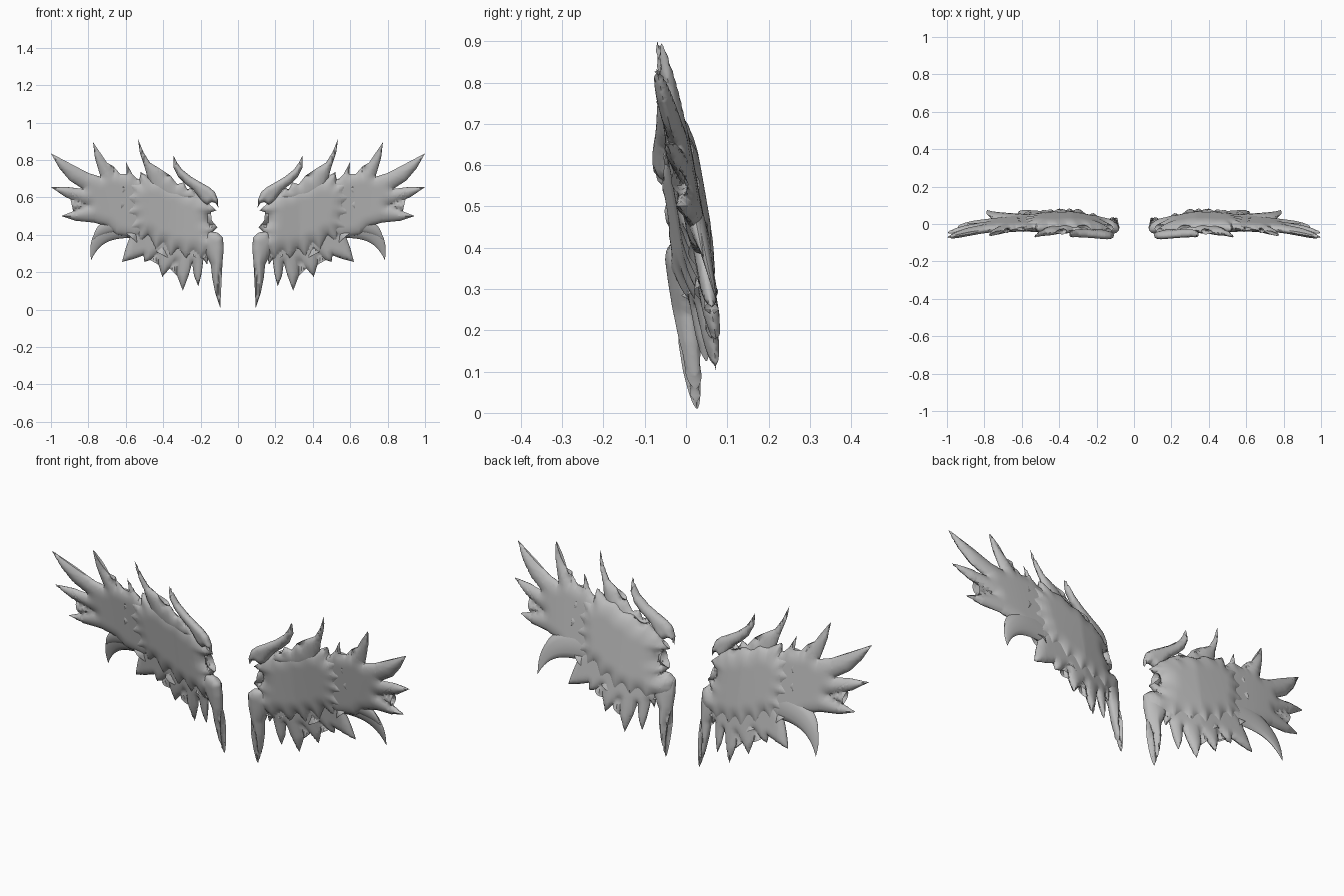
import bpy, bmesh, math
from mathutils import Vector
from mathutils.geometry import intersect_point_line

if "Cube" in bpy.data.objects:
    bpy.data.objects.remove(bpy.data.objects["Cube"])

grey = bpy.data.materials.new("feather_grey")
grey.diffuse_color = (0.5, 0.5, 0.5, 1)
grey.use_nodes = True
grey.node_tree.nodes["Principled BSDF"].inputs["Base Color"].default_value = grey.diffuse_color


def sheet_y(x, z):
    """Depth of the curved surface that the whole wing follows."""
    y = 0.065 - 0.14 * z
    y -= 0.033 * max(0, 1 - (x - 0.08) / 0.25)
    y += 0.04 * math.sin(math.pi * min(1, max(0, (x - 0.1) / 0.9))) * (1 - z)
    return y - 0.02 * max(0, (x - 0.65) / 0.35) ** 2


def finish(name, bm):
    """Turn the right-hand part into a smooth, mirrored object."""
    bmesh.ops.remove_doubles(bm, verts=bm.verts[:], dist=1e-5)
    bmesh.ops.recalc_face_normals(bm, faces=bm.faces[:])
    mesh = bpy.data.meshes.new(name)
    bm.to_mesh(mesh)
    bm.free()
    mesh.materials.append(grey)
    ob = bpy.data.objects.new(name, mesh)
    bpy.context.collection.objects.link(ob)
    ob.modifiers.new("other_wing", 'MIRROR').use_mirror_merge = False
    bpy.ops.object.select_all(action='DESELECT')
    ob.select_set(True)
    bpy.context.view_layer.objects.active = ob
    bpy.ops.object.shade_smooth_by_angle(angle=math.radians(55))


def rim_distance(p, outline):
    best = 9
    for i, a in enumerate(outline):
        a, b = Vector(a), Vector(outline[i - 1])
        q, t = intersect_point_line(p, a, b)
        q = a.lerp(b, min(1, max(0, t)))
        best = min(best, (q.to_2d() - p).length)
    return best


def panel(name, outline, thick, rim, shift=0, step=0.0125):
    """Pillow-shaped plate: full thickness inside, thin at its outline."""
    flat = bmesh.new()
    flat.faces.new([flat.verts.new((x, 0, z)) for x, z in outline])
    bmesh.ops.triangulate(flat, faces=flat.faces[:])
    for i in range(1, int(1 / step)):
        for axis in ((1, 0, 0), (0, 0, 1)):
            bmesh.ops.bisect_plane(
                flat, geom=flat.verts[:] + flat.edges[:] + flat.faces[:],
                plane_co=Vector(axis) * (i * step + 0.0013), plane_no=axis)
    flat.verts.index_update()
    bm = bmesh.new()
    sides = ([], [])
    for v in flat.verts:
        x, z = v.co.x, v.co.z
        d = rim_distance(Vector((x, z)), outline)
        u = 0 if d < 1e-4 else min(1, d / rim)
        t = thick * math.sqrt(1 - (1 - u) ** 2)
        for side, s in zip(sides, (-1, 1)):
            side.append(bm.verts.new((x, sheet_y(x, z) + shift + s * t, z)))
    for f in flat.faces:
        ids = [v.index for v in f.verts]
        bm.faces.new([sides[0][i] for i in ids])
        bm.faces.new([sides[1][i] for i in reversed(ids)])
    flat.free()
    finish(name, bm)


def feathers(name, items, thick, sections=14, sides=12):
    """Bent pointed blades: root, bend, tip, half width, depth shift."""
    bm = bmesh.new()
    for root, bend, tip, width, shift in items:
        a, b, c = Vector(root), Vector(bend), Vector(tip)
        last = None
        for i in range(sections):
            t = i / sections
            p = a * (1 - t) ** 2 + b * 2 * t * (1 - t) + c * t * t
            tangent = ((b - a) * (1 - t) + (c - b) * t).normalized()
            across = Vector((-tangent.y, tangent.x))
            taper = 1 - t ** 1.9
            ring = []
            for k in range(sides):
                ang = 2 * math.pi * k / sides
                q = p + across * (width * taper * math.cos(ang))
                y = sheet_y(q.x, q.y) + shift * t + thick * taper * math.sin(ang)
                ring.append(bm.verts.new((q.x, y, q.y)))
            if last:
                for k in range(sides):
                    n = (k + 1) % sides
                    bm.faces.new((last[k], last[n], ring[n], ring[k]))
            else:
                bm.faces.new(ring)
            last = ring
        end = bm.verts.new((c.x, sheet_y(c.x, c.y) + shift, c.y))
        for k in range(sides):
            bm.faces.new((last[k], last[(k + 1) % sides], end))
    finish(name, bm)


# Thick inner half with ragged feather edges and a clawed inner bite
panel("inner_wing", [
    (.17, .585), (.20, .605), (.23, .63), (.27, .63), (.31, .66), (.36, .665),
    (.41, .70), (.46, .70), (.52, .735), (.53, .68), (.61, .69), (.575, .63),
    (.62, .60), (.575, .56), (.63, .51), (.56, .49), (.61, .42), (.54, .42),
    (.53, .35), (.48, .39), (.44, .31), (.40, .35), (.36, .27), (.32, .32),
    (.28, .26), (.24, .31), (.20, .27), (.16, .30), (.12, .30), (.085, .33),
    (.08, .385), (.11, .41), (.145, .405), (.11, .44), (.15, .45), (.165, .475),
    (.165, .505), (.145, .52), (.115, .53), (.145, .55)], 0.038, 0.08)

# Outer fan of broad pointed feathers
panel("outer_feathers", [
    (.42, .42), (.46, .68), (.54, .70), (.565, .725), (.60, .79), (.595, .72),
    (.63, .725), (.665, .765), (.66, .73), (.70, .785), (.74, .835), (.775, .895),
    (.765, .81), (.745, .745), (.735, .71), (.80, .73), (.88, .77), (1.0, .835),
    (.955, .755), (.90, .69), (.83, .645), (.91, .655), (1.0, .655), (.92, .60),
    (.80, .555), (.87, .53), (.945, .50), (.87, .475), (.77, .465), (.70, .445),
    (.65, .40), (.55, .38)], 0.024, 0.06)

# Hooked horn at the shoulder
panel("shoulder_horn", [
    (.105, .545), (.108, .59), (.125, .63), (.155, .655), (.20, .68), (.25, .71),
    (.30, .75), (.325, .785), (.345, .825), (.345, .76), (.32, .71), (.28, .67),
    (.24, .64), (.215, .61), (.19, .575), (.165, .56), (.14, .575), (.12, .57)],
    0.022, 0.03, -0.017, 0.01)

# Crest rising in steps to one tall spike
panel("crest_feathers", [
    (.21, .59), (.25, .655), (.27, .64), (.29, .68), (.325, .67), (.36, .715),
    (.385, .71), (.42, .755), (.47, .785), (.505, .84), (.535, .912), (.525, .84),
    (.50, .765), (.485, .71), (.45, .62), (.35, .57)], 0.022, 0.05, -0.012)

# Drooping feathers at the outer lower corner
feathers("drooping_feathers", [
    ((.50, .45), (.76, .47), (.785, .265), .07, .03),
    ((.60, .47), (.73, .45), (.775, .375), .05, .015)], 0.022)

# Row of pointed feathers hanging under the wing
panel("lower_feathers", [
    (.16, .42), (.155, .30), (.165, .24), (.185, .27), (.195, .19), (.212, .125),
    (.235, .18), (.245, .25), (.265, .18), (.295, .10), (.325, .18), (.33, .26),
    (.365, .22), (.405, .175), (.425, .24), (.43, .30), (.47, .265), (.50, .255),
    (.505, .29), (.56, .27), (.62, .255), (.60, .33), (.57, .41), (.50, .50),
    (.25, .48)], 0.02, 0.04, 0.004)

# Long trailing spike at the inner edge
panel("inner_spike", [
    (.08, .385), (.11, .412), (.16, .42), (.20, .36), (.165, .28), (.145, .24),
    (.138, .17), (.122, .09), (.095, .01), (.102, .10), (.10, .17), (.083, .25),
    (.077, .32)], 0.032, 0.05, -0.006, 0.01)
